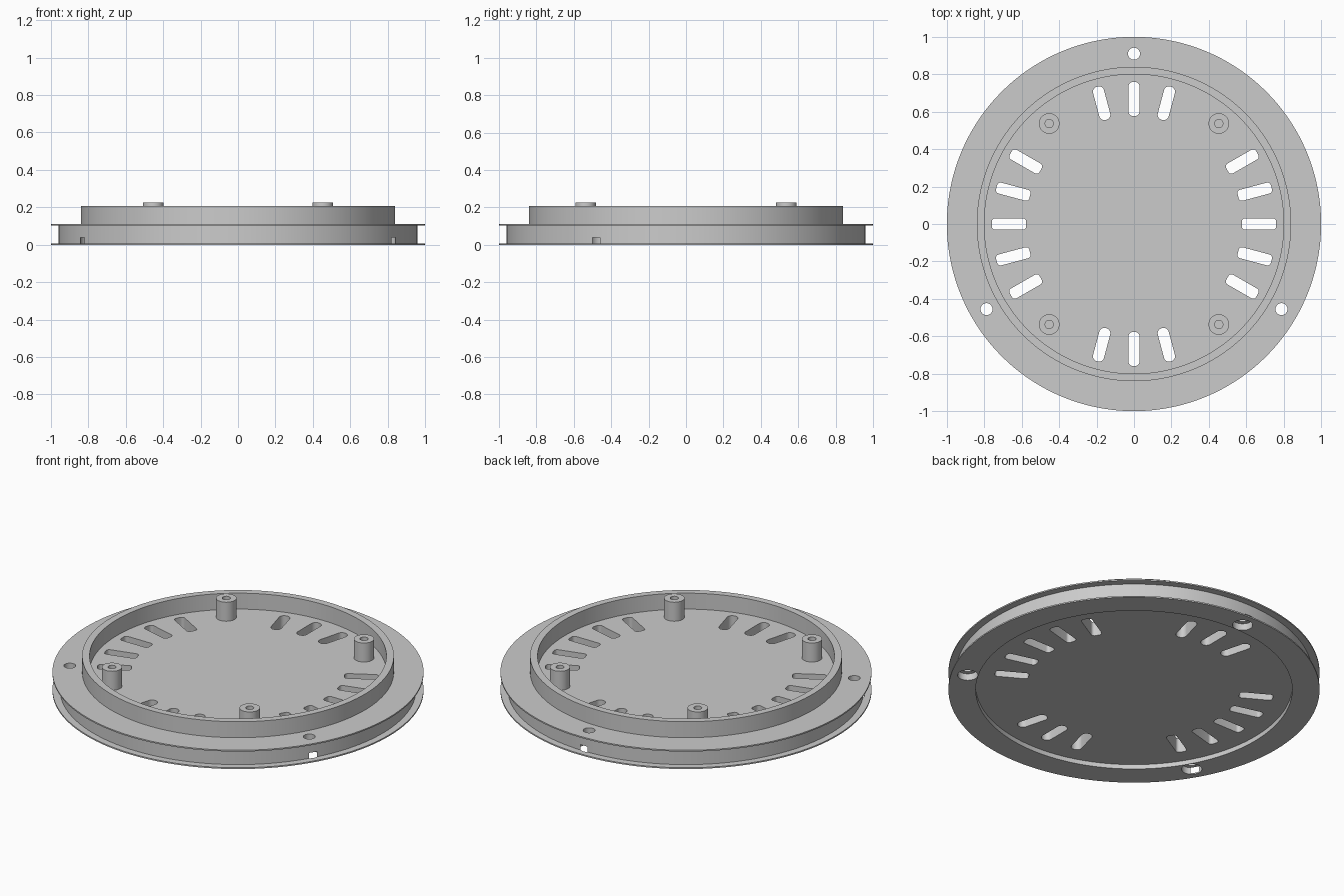
import bpy, bmesh, math
from mathutils import Matrix, Vector

cube = bpy.data.objects.get("Cube")
if cube:
    bpy.data.objects.remove(cube, do_unlink=True)

grey = bpy.data.materials.new("plain grey")
grey.use_nodes = True
grey.diffuse_color = (0.6, 0.6, 0.6, 1)
grey.node_tree.nodes["Principled BSDF"].inputs["Base Color"].default_value = (0.6, 0.6, 0.6, 1)


def finish(name, bm):
    bmesh.ops.recalc_face_normals(bm, faces=bm.faces)
    mesh = bpy.data.meshes.new(name)
    bm.to_mesh(mesh)
    bm.free()
    mesh.materials.append(grey)
    obj = bpy.data.objects.new(name, mesh)
    bpy.context.collection.objects.link(obj)
    return obj


def lathe(bm, profile, sides, centre=(0, 0, 0)):
    """Revolve a radius/height profile about an upright axis."""
    verts = [bm.verts.new((r, 0, z)) for r, z in profile]
    edges = [bm.edges.new(pair) for pair in zip(verts, verts[1:])]
    before = set(bm.verts) - set(verts)
    bmesh.ops.spin(bm, geom=verts + edges, cent=(0, 0, 0), axis=(0, 0, 1),
                   angle=math.tau, steps=sides, use_duplicate=False)
    made = [v for v in bm.verts if v not in before]
    bmesh.ops.translate(bm, verts=made, vec=centre)
    bmesh.ops.remove_doubles(bm, verts=made, dist=0.0001)


def slot(bm, angle, corner):
    """Upright prism with a rounded outline, pointing outward."""
    half_len, half_wid = 0.092, 0.03
    outline = []
    for quarter, (sx, sy) in enumerate(((1, 1), (-1, 1), (-1, -1), (1, -1))):
        for step in range(7):
            a = (quarter + step / 6) * math.pi / 2
            outline.append((sx * (half_len - corner) + corner * math.cos(a),
                            sy * (half_wid - corner) + corner * math.sin(a)))
    turn = Matrix.Rotation(angle, 4, 'Z') @ Matrix.Translation((0.668, 0, 0))
    face = bm.faces.new([bm.verts.new(turn @ Vector((x, y, -0.1))) for x, y in outline])
    top = bmesh.ops.extrude_face_region(bm, geom=[face])["geom"]
    bmesh.ops.translate(bm, vec=(0, 0, 0.4),
                        verts=[g for g in top if isinstance(g, bmesh.types.BMVert)])


# Flanged drum with a raised rim and a shallow recess underneath
FLOOR, FLANGE, RIM_TOP = 0.112, 0.008, 0.207
bm = bmesh.new()
lathe(bm, [(0, 0.027), (0.853, 0.027), (0.853, 0), (1, 0), (1, FLANGE),
           (0.96, FLANGE), (0.96, FLOOR - FLANGE), (1, FLOOR - FLANGE), (1, FLOOR),
           (0.84, FLOOR), (0.84, RIM_TOP), (0.8, RIM_TOP), (0.8, FLOOR), (0, FLOOR)], 144)
body = finish("flanged_drum", bm)

# Cutters: vent slots, then screw holes with wider pockets below
bm = bmesh.new()
for side in (0, 180):
    for a in (-30, -15, 0, 15, 30):
        slot(bm, math.radians(side + a), 0.018)
    for a in (-15, 0, 15):
        slot(bm, math.radians(side + 90 + a), 0.028)
for a in (90, 210, 330):
    a = math.radians(a)
    lathe(bm, [(0, -0.1), (0.055, -0.1), (0.055, 0.04), (0.032, 0.04), (0.032, 0.3), (0, 0.3)],
          32, (0.91 * math.cos(a), 0.91 * math.sin(a), 0))
cutter = finish("opening_cutter", bm)
cutter.hide_render = True
cutter.hide_viewport = True
cut = body.modifiers.new("openings", 'BOOLEAN')
cut.operation = 'DIFFERENCE'
cut.solver = 'EXACT'
cut.object = cutter

# Apply the openings and drop the cutter
bpy.context.view_layer.update()
cut_mesh = bpy.data.meshes.new_from_object(
    body.evaluated_get(bpy.context.evaluated_depsgraph_get()))
body.modifiers.clear()
body.data = cut_mesh
bpy.data.objects.remove(cutter, do_unlink=True)

# Four mounting posts with blind screw holes
parts = [body]
for y_name, sy in (("front", -1), ("back", 1)):
    for x_name, sx in (("right", -1), ("left", 1)):
        bm = bmesh.new()
        lathe(bm, [(0, FLOOR - 0.01), (0.055, FLOOR - 0.01), (0.055, 0.225),
                   (0.022, 0.225), (0.022, 0.125), (0, 0.125)], 40, (sx * 0.453, sy * 0.537, 0))
        parts.append(finish(f"{y_name}_{x_name}_post", bm))

# Smooth round walls, crisp edges
bpy.ops.object.select_all(action='DESELECT')
for obj in parts:
    obj.select_set(True)
bpy.context.view_layer.objects.active = body
bpy.ops.object.shade_smooth_by_angle(angle=math.radians(30))
